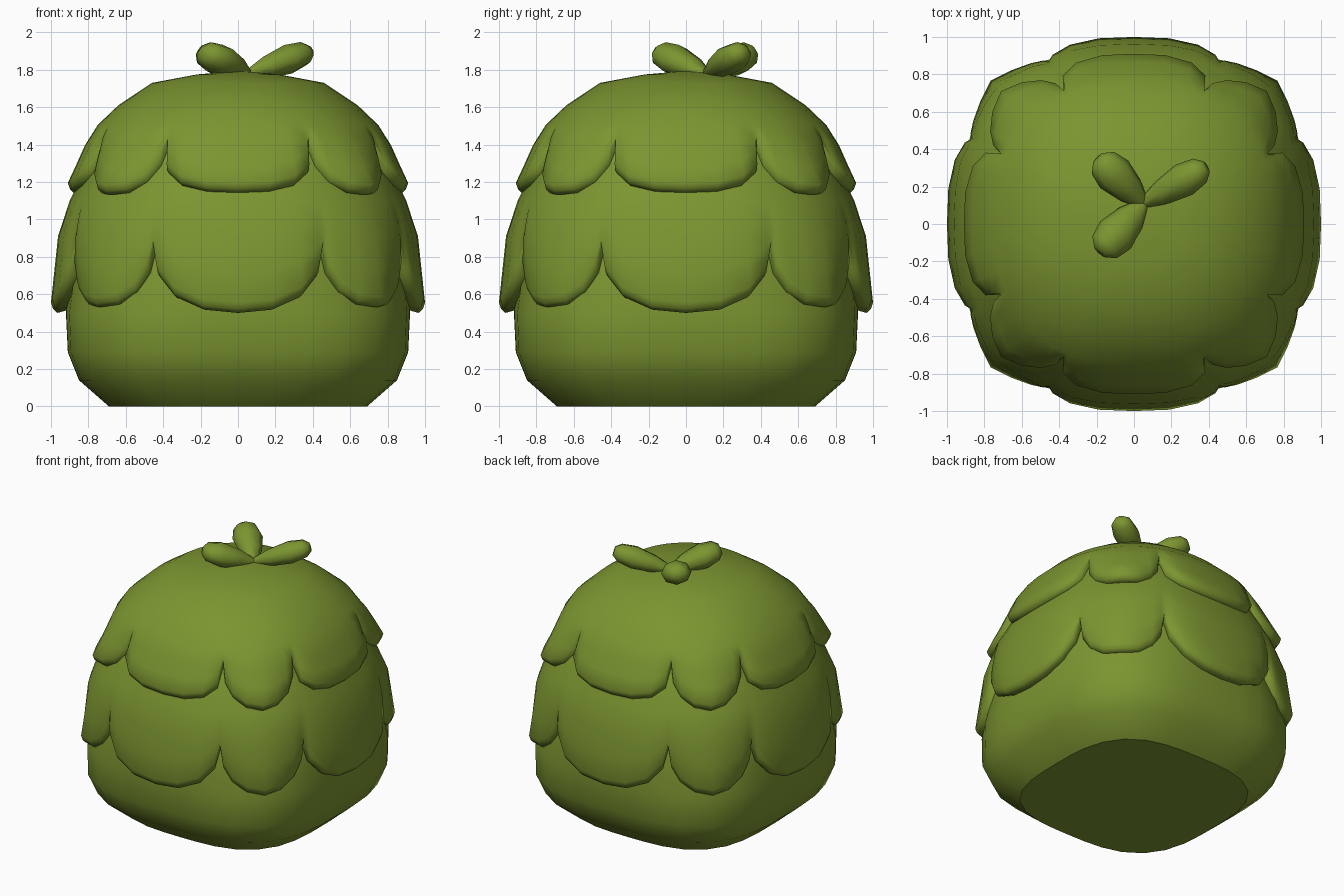
import bpy, bmesh, math
from mathutils import Vector

if "Cube" in bpy.data.objects:
    bpy.data.objects.remove(bpy.data.objects["Cube"])

green = bpy.data.materials.new("leaf green")
green.diffuse_color = (0.20, 0.30, 0.03, 1)
green.use_nodes = True
green.node_tree.nodes["Principled BSDF"].inputs["Base Color"].default_value = green.diffuse_color


def squircle(a, n):
    return (abs(math.cos(a)) ** n + abs(math.sin(a)) ** n) ** (-1 / n)


def polar(rn, a, z, dent=0):
    """Point at angle a; rn holds half width and squareness."""
    k = rn[0] * squircle(a, rn[1]) - dent
    return (k * math.cos(a), k * math.sin(a), z)


def loft(name, rings, angle):
    """Skin equal-length closed rings of points, capping both ends."""
    bm = bmesh.new()
    vs = [[bm.verts.new(p) for p in r] for r in rings]
    m = len(vs[0])
    for a, b in zip(vs, vs[1:]):
        for i in range(m):
            j = (i + 1) % m
            bm.faces.new((a[i], a[j], b[j], b[i]))
    bm.faces.new(vs[0])
    bm.faces.new(vs[-1])
    bmesh.ops.remove_doubles(bm, verts=bm.verts, dist=0.0005)
    bmesh.ops.recalc_face_normals(bm, faces=bm.faces)
    me = bpy.data.meshes.new(name)
    bm.to_mesh(me)
    bm.free()
    me.materials.append(green)
    ob = bpy.data.objects.new(name, me)
    bpy.context.collection.objects.link(ob)
    bpy.ops.object.select_all(action='DESELECT')
    ob.select_set(True)
    bpy.context.view_layer.objects.active = ob
    bpy.ops.object.shade_smooth_by_angle(angle=math.radians(angle))
    return ob


# lobe columns: four wide face lobes alternating with four narrow corner lobes
HALF = 27.8
columns = []
for k in range(8):
    half = HALF if k % 2 == 0 else 45 - HALF
    for i in range(8):
        u = math.sin(math.pi / 2 * (i / 4 - 1))
        columns.append((math.radians(k * 45 + u * half), abs(u), k % 2))


def interp(profile, z):
    for (r0, z0, n0), (r1, z1, n1) in zip(profile, profile[1:]):
        if z1 <= z <= z0:
            f = (z0 - z) / (z0 - z1)
            return r0 + (r1 - r0) * f, n0 + (n1 - n0) * f
    return profile[-1][0], profile[-1][2]


def leaf_tier(name, profile, fixed, notch, tips, powers, dent):
    """Scalloped skirt following the profile, with a thick turned-under edge."""
    rings = [[polar((r, n), a, z) for a, u, c in columns] for r, z, n in profile[:fixed]]
    ztop = profile[fixed - 1][1]

    def edge(u, c):
        return notch - (notch - tips[c]) * max(0, 1 - u ** 2.4) ** powers[c]

    def dip(u, c):
        if c:
            return dent * u + 0.06 * u * (1 - u)
        return dent * u ** 4

    for f in (0.35, 0.7, 1.0):
        ring = []
        for a, u, c in columns:
            z = ztop + (edge(u, c) + 0.055 - ztop) * f
            ring.append(polar(interp(profile, z), a, z, dip(u, c) * f))
        rings.append(ring)
    for inset, dz in ((0.012, 0.02), (0.035, 0.0), (0.14, 0.03)):
        ring = []
        for a, u, c in columns:
            z = edge(u, c)
            ring.append(polar(interp(profile, z + 0.055), a, z + dz, dip(u, c) + inset))
        rings.append(ring)
    return loft(name, rings, 75)


# main body: squarer near the ground, rounder under the leaves
body = [(0.69, 0, 3.1), (0.85, 0.14, 3.2), (0.91, 0.29, 3.2), (0.92, 0.5, 3.1),
        (0.89, 0.85, 2.5), (0.80, 1.1, 2.4), (0.6, 1.3, 2.3)]
loft("body", [[polar((r, n), math.tau * i / 32, z) for i in range(32)] for r, z, n in body], 36)

# two overlapping leaf tiers
leaf_tier("lower_leaf_tier",
          [(0.4, 1.52, 2.2), (0.70, 1.47, 2.25), (0.77, 1.38, 2.3), (0.84, 1.22, 2.4),
           (0.90, 1.1, 2.45), (0.96, 0.93, 2.55), (1.0, 0.555, 2.65)],
          5, 0.84, (0.5, 0.53), (0.5, 0.5), 0.035)
leaf_tier("upper_leaf_tier",
          [(0.02, 1.793, 2), (0.22, 1.775, 2), (0.46, 1.73, 2.1), (0.64, 1.61, 2.2),
           (0.75, 1.505, 2.4), (0.79, 1.46, 2.5), (0.87, 1.28, 2.7), (0.91, 1.195, 2.8)],
          5, 1.365, (1.14, 1.13), (0.33, 0.5), 0.045)


# sprout of three chubby leaves
def sprout(name, tip, width, thick):
    base, tip = Vector((0.05, 0.11, 1.775)), Vector(tip)
    d = tip - base
    side = d.cross(Vector((0, 0, 1))).normalized()
    up = side.cross(d).normalized()
    rings = []
    for t, s in ((0, 0.3), (0.3, 0.75), (0.65, 1), (0.9, 0.8), (1, 0.4)):
        rings.append([base + d * t
                      + side * (width * s * math.cos(math.tau * i / 8))
                      + up * (thick * s * math.sin(math.tau * i / 8))
                      for i in range(8)])
    loft(name, rings, 60)


sprout("sprout_leaf_right", (0.385, 0.305, 1.90), 0.092, 0.08)
sprout("sprout_leaf_back", (-0.19, 0.35, 1.895), 0.105, 0.085)
sprout("sprout_leaf_front", (-0.18, -0.15, 1.895), 0.11, 0.085)
